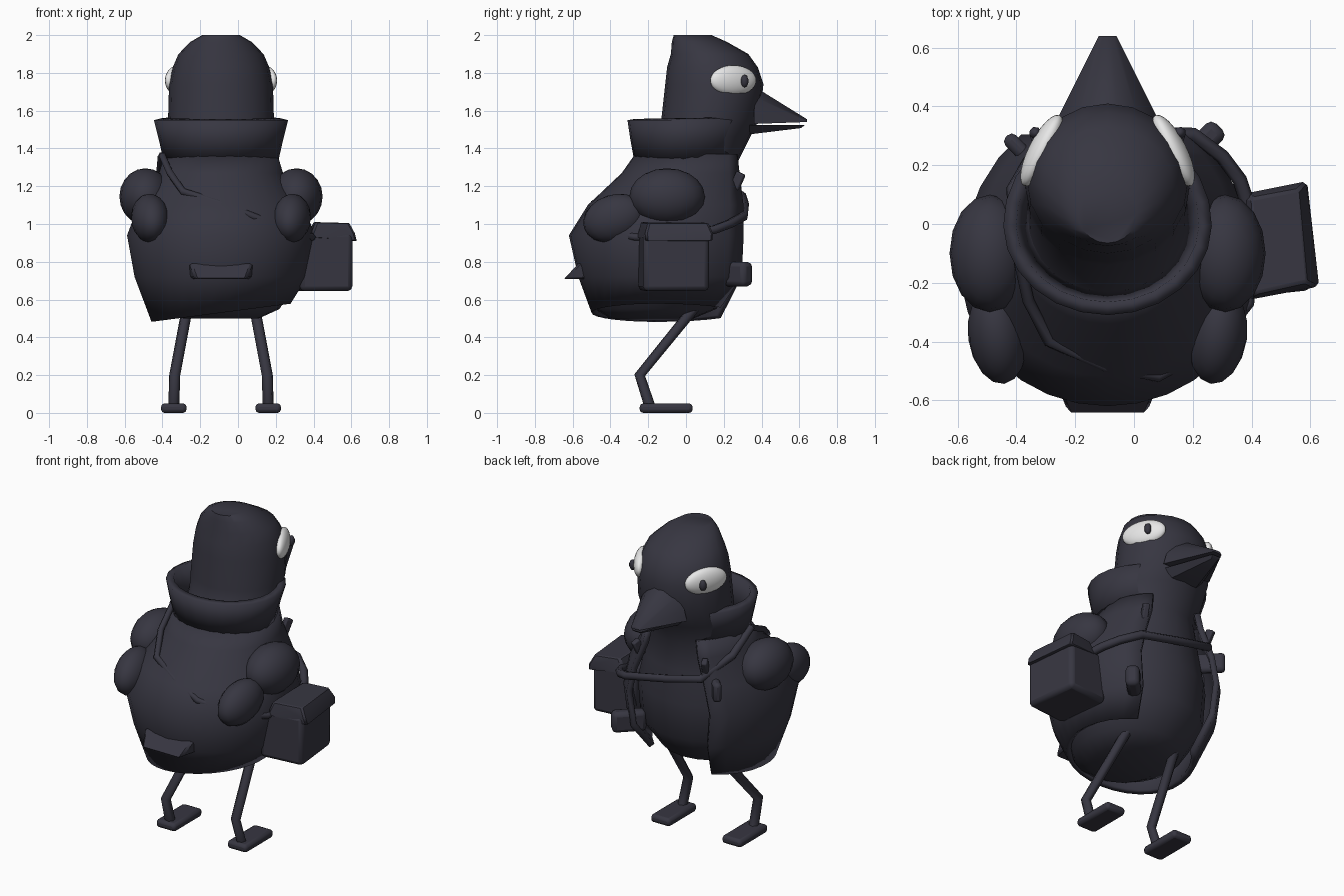
import bpy, bmesh, math

cube = bpy.data.objects.get("Cube")
if cube:
    bpy.data.objects.remove(cube, do_unlink=True)

CX = -0.09  # the bird's own centre line


def material(name, rgb):
    m = bpy.data.materials.new(name)
    m.use_nodes = True
    m.diffuse_color = (*rgb, 1)
    m.node_tree.nodes["Principled BSDF"].inputs["Base Color"].default_value = (*rgb, 1)
    return m


DARK = material("charcoal", (0.038, 0.037, 0.053))
WHITE = material("eye_white", (0.8, 0.8, 0.8))


def finish(ob, mat=DARK, angle=45):
    ob.data.materials.clear()
    ob.data.materials.append(mat)
    bpy.ops.object.select_all(action='DESELECT')
    ob.select_set(True)
    bpy.context.view_layer.objects.active = ob
    if ob.type == 'MESH':
        bpy.ops.object.shade_smooth_by_angle(angle=math.radians(angle))
    return ob


def from_bmesh(name, bm, angle=45):
    bmesh.ops.recalc_face_normals(bm, faces=bm.faces)
    me = bpy.data.meshes.new(name)
    bm.to_mesh(me)
    bm.free()
    ob = bpy.data.objects.new(name, me)
    bpy.context.collection.objects.link(ob)
    return finish(ob, DARK, angle)


def loft(name, sections, n=20, gap=0, skew=0, thickness=0, front=1):
    """Stack ellipses (z, centre y, rx, ry); a gap in degrees opens the +y side,
    front stretches the +y half."""
    bm = bmesh.new()
    rings = []
    half = math.pi - math.radians(gap)
    count = n + 1 if gap else n
    for i, (z, yc, rx, ry) in enumerate(sections):
        ring = []
        for k in range(count):
            t = -half + 2 * half * k / n
            dx, dy = rx * math.sin(t), -ry * math.cos(t)
            dy *= front if dy > 0 else 1
            dz = skew * dx if i == 0 else 0
            ring.append(bm.verts.new((CX + dx, yc + dy, z + dz)))
        rings.append(ring)
    for a, b in zip(rings, rings[1:]):
        for k in range(n):
            j = (k + 1) % count
            bm.faces.new((a[k], a[j], b[j], b[k]))
    if not gap:
        bm.faces.new(rings[0])
        bm.faces.new(rings[-1])
    ob = from_bmesh(name, bm)
    if thickness:
        mod = ob.modifiers.new("Thickness", 'SOLIDIFY')
        mod.thickness = thickness
        mod.offset = -1
    return ob


def hull(name, points, bevel=0, angle=35):
    bm = bmesh.new()
    for p in points:
        bm.verts.new(p)
    bmesh.ops.convex_hull(bm, input=bm.verts)
    ob = from_bmesh(name, bm, angle)
    if bevel:
        ob.modifiers.new("Bevel", 'BEVEL').width = bevel
    return ob


def mirrored(points):
    return [(CX + s * x, y, z) for s in (-1, 1) for x, y, z in points]


def ball(name, loc, radii, rot=(0, 0, 0), mat=DARK, seg=16):
    bpy.ops.mesh.primitive_uv_sphere_add(segments=seg, ring_count=seg * 2 // 3, location=loc,
                                         rotation=[math.radians(r) for r in rot])
    ob = bpy.context.object
    ob.name = name
    ob.scale = radii
    return finish(ob, mat, 60)


def box(name, loc, size, rot=(0, 0, 0), bevel=0.015):
    bpy.ops.mesh.primitive_cube_add(size=1, location=loc, rotation=[math.radians(r) for r in rot])
    ob = bpy.context.object
    ob.name = name
    ob.scale = size
    bpy.ops.object.transform_apply(location=False, rotation=False, scale=True)
    mod = ob.modifiers.new("Bevel", 'BEVEL')
    mod.width = bevel
    mod.segments = 2
    return finish(ob)


def tube(name, points, radius):
    cu = bpy.data.curves.new(name, 'CURVE')
    cu.dimensions = '3D'
    cu.bevel_depth = radius
    cu.bevel_resolution = 1
    cu.use_fill_caps = True
    sp = cu.splines.new('POLY')
    sp.points.add(len(points) - 1)
    for p, co in zip(sp.points, points):
        p.co = (*co, 1)
    ob = bpy.data.objects.new(name, cu)
    bpy.context.collection.objects.link(ob)
    return finish(ob)


# Bird: belly, neck and head in one skin
loft("body_and_head", [
    (0.50, -0.18, 0.20, 0.22), (0.55, -0.16, 0.31, 0.32), (0.72, -0.13, 0.41, 0.41),
    (0.95, -0.12, 0.42, 0.42), (1.15, -0.06, 0.35, 0.34), (1.32, 0.01, 0.28, 0.26),
    (1.46, 0.10, 0.275, 0.24), (1.56, 0.13, 0.28, 0.26), (1.74, 0.15, 0.275, 0.26),
    (1.83, 0.14, 0.255, 0.24), (1.90, 0.125, 0.225, 0.205), (1.965, 0.07, 0.16, 0.145),
    (2.0, 0.035, 0.10, 0.10)])

# Jacket open at the chest, with a slanted hem
loft("jacket", [
    (0.53, -0.16, 0.37, 0.34), (0.72, -0.14, 0.46, 0.43), (0.94, -0.16, 0.50, 0.46),
    (1.10, -0.11, 0.44, 0.41), (1.27, -0.03, 0.33, 0.31), (1.37, 0.0, 0.30, 0.27)],
    n=24, gap=36, skew=0.13, thickness=0.035, front=1.25)
loft("collar", [(1.34, -0.01, 0.305, 0.265), (1.45, -0.01, 0.33, 0.285),
                (1.55, 0.0, 0.355, 0.31)], n=20, gap=32, thickness=0.045, front=1.1)

# Beak
hull("upper_beak", mirrored([(0.17, 0.36, 1.53), (0.15, 0.36, 1.60), (0.10, 0.37, 1.67),
                             (0.03, 0.39, 1.71), (0.03, 0.64, 1.54), (0.015, 0.64, 1.555)]),
     angle=60)
hull("lower_beak", mirrored([(0.14, 0.33, 1.525), (0.09, 0.34, 1.475),
                             (0.03, 0.63, 1.525), (0.02, 0.61, 1.508)]))

# Paired parts
for side, s in (("right", -1), ("left", 1)):
    ball(side + "_eye", (CX + s * 0.224, 0.25, 1.76), (0.045, 0.135, 0.08),
         (0, 0, s * 27), WHITE, 24)
    ball(side + "_pupil", (CX + s * 0.246, 0.31, 1.757), (0.022, 0.022, 0.034),
         (0, 0, s * 27), DARK, 8)
    ball(side + "_upper_sleeve", (CX + s * 0.40, -0.10, 1.145), (0.138, 0.20, 0.15))
    ball(side + "_lower_sleeve", (CX + s * 0.375, -0.38, 1.03), (0.10, 0.17, 0.125),
         (18, 0, s * -8))
    tube(side + "_leg", [(CX + s * 0.17, 0.08, 0.60), (CX + s * 0.245, -0.245, 0.20),
                         (CX + s * 0.25, -0.19, 0.03)], 0.03)
    box(side + "_foot", (CX + s * 0.25, -0.105, 0.025), (0.135, 0.28, 0.05), bevel=0.018)
    # Small lapel tip at the top of each jacket edge
    box(side + "_lapel", (CX + s * 0.235, 0.27, 1.22), (0.035, 0.05, 0.11),
        (-25, 0, s * -20), 0.008)

# Jacket toggles, one per edge
box("left_toggle", (0.22, 0.26, 0.735), (0.08, 0.20, 0.13), (0, 0, -45), 0.025)
box("right_toggle", (-0.37, 0.235, 1.09), (0.05, 0.18, 0.12), (0, 0, 45), 0.02)

# Tail
hull("tail", mirrored([(0.16, -0.48, 0.80), (0.17, -0.50, 0.71), (0.165, -0.57, 0.79),
                       (0.135, -0.645, 0.71)]), 0.01)

# Satchel on the left hip
box("bag", (0.45, -0.065, 0.80), (0.28, 0.35, 0.31), (0, 0, 6), 0.025)
hull("bag_lid", [(0.36, 0.10, 0.93), (0.59, 0.14, 0.91), (0.63, -0.21, 0.91),
                 (0.38, -0.26, 0.93), (0.62, -0.215, 0.95), (0.585, 0.145, 0.95),
                 (0.40, 0.09, 1.01), (0.56, 0.12, 1.005), (0.59, -0.20, 1.005),
                 (0.41, -0.24, 1.01)], 0.01)

# Shoulder strap: across the chest, then over the shoulder and down the back
tube("front_strap", [(0.39, 0.06, 0.95), (0.36, 0.15, 0.97), (0.30, 0.23, 1.0),
                     (0.20, 0.305, 1.04), (-0.09, 0.31, 1.10), (-0.31, 0.295, 1.15),
                     (-0.41, 0.12, 1.26), (-0.40, -0.08, 1.36)], 0.025)
tube("back_strap", [(-0.40, -0.08, 1.36), (-0.36, -0.26, 1.27), (-0.29, -0.40, 1.17),
                    (-0.10, -0.485, 1.11), (0.08, -0.52, 1.04), (0.28, -0.41, 0.96),
                    (0.39, -0.27, 0.93), (0.40, -0.18, 0.93)], 0.02)
